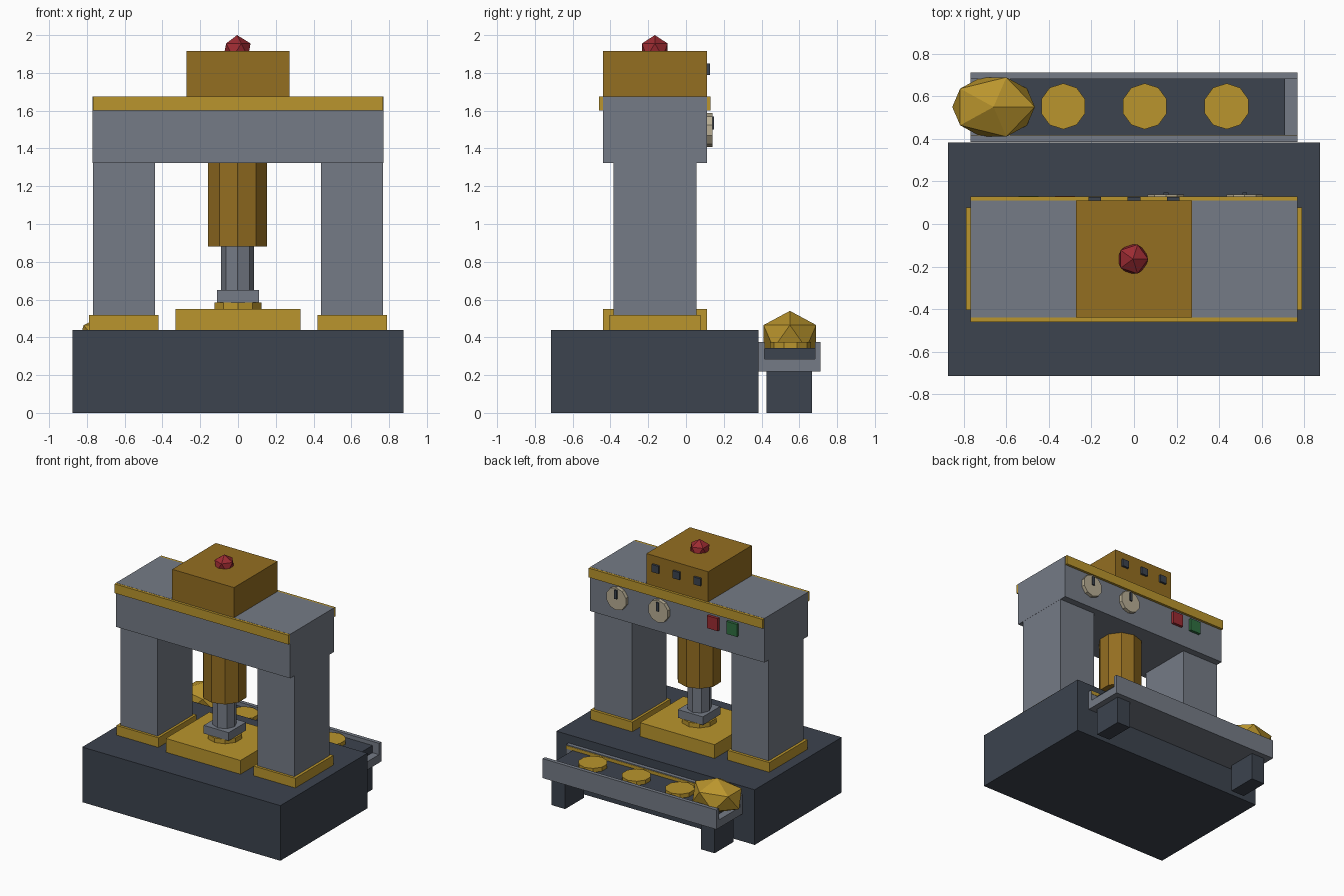
import bpy, bmesh
from mathutils import Matrix

old = bpy.data.objects.get("Cube")
if old:
    bpy.data.objects.remove(old, do_unlink=True)


def material(name, hex_code):
    rgb = [int(hex_code[i:i + 2], 16) / 255 for i in (0, 2, 4)]
    lin = [c / 12.92 if c < 0.04045 else ((c + 0.055) / 1.055) ** 2.4 for c in rgb]
    m = bpy.data.materials.new(name)
    m.use_nodes = True
    m.diffuse_color = (*lin, 1)
    m.node_tree.nodes["Principled BSDF"].inputs["Base Color"].default_value = (*lin, 1)
    return m


DARK = material("dark slate", "3c434e")
STEEL = material("steel grey", "757b86")
GOLD = material("gold", "ba952d")
BRASS = material("dark brass", "946e21")
RED = material("signal red", "9c2b32")
GREEN = material("signal green", "2f7040")
CREAM = material("dial cream", "b8ae94")


def finish(name, bm, mat):
    mesh = bpy.data.meshes.new(name)
    bm.to_mesh(mesh)
    bm.free()
    mesh.materials.append(mat)
    obj = bpy.data.objects.new(name, mesh)
    bpy.context.collection.objects.link(obj)
    return obj


def box(name, x, y, z, mat):
    """Box from (low, high) ranges along each axis."""
    bm = bmesh.new()
    bmesh.ops.create_cube(bm, size=1)
    spans = (x, y, z)
    bmesh.ops.scale(bm, vec=[b - a for a, b in spans], verts=bm.verts)
    bmesh.ops.translate(bm, vec=[(a + b) / 2 for a, b in spans], verts=bm.verts)
    return finish(name, bm, mat)


def prism(name, center, radius, depth, sides, mat, axis="Z"):
    """Regular prism with one corner pointing along +y before tilting."""
    bm = bmesh.new()
    bmesh.ops.create_cone(bm, cap_ends=True, segments=sides, radius1=radius,
                          radius2=radius, depth=depth)
    if axis == "Y":
        bmesh.ops.rotate(bm, verts=bm.verts, matrix=Matrix.Rotation(1.5708, 3, "X"))
    bmesh.ops.translate(bm, vec=center, verts=bm.verts)
    return finish(name, bm, mat)


def gem(name, center, radii, mat):
    bm = bmesh.new()
    bmesh.ops.create_icosphere(bm, subdivisions=1, radius=1)
    bmesh.ops.scale(bm, vec=radii, verts=bm.verts)
    bmesh.ops.translate(bm, vec=center, verts=bm.verts)
    return finish(name, bm, mat)


AXIS_Y = -0.165     # centre line of the press

# Base and lower plate
box("base", (-0.875, 0.875), (-0.715, 0.383), (0, 0.44), DARK)
box("platen", (-0.33, 0.33), (-0.44, 0.11), (0.44, 0.55), GOLD)

# Columns with feet
for side, s in (("left", 1), ("right", -1)):
    box(side + "_column", sorted((s * 0.44, s * 0.768)), (-0.385, 0.055), (0.44, 1.33), STEEL)
    box(side + "_foot", sorted((s * 0.42, s * 0.79)), (-0.405, 0.077), (0.44, 0.517), GOLD)

# Crossbeam, trim and head
box("crossbeam", (-0.769, 0.769), (-0.44, 0.11), (1.323, 1.675), STEEL)
box("crossbeam_trim", (-0.768, 0.768), (-0.46, 0.13), (1.6, 1.674), GOLD)
box("head", (-0.273, 0.273), (-0.44, 0.11), (1.67, 1.915), BRASS)
gem("beacon", (-0.005, AXIS_Y, 1.92), (0.08, 0.08, 0.08), RED)

# Ram
prism("ram_cylinder", (-0.002, AXIS_Y, 1.12), 0.164, 0.48, 10, BRASS)
prism("ram_rod", (-0.002, AXIS_Y, 0.765), 0.088, 0.25, 8, STEEL)
box("ram_flange", (-0.11, 0.11), (AXIS_Y - 0.11, AXIS_Y + 0.11), (0.585, 0.65), STEEL)
prism("die", (0, AXIS_Y, 0.567), 0.13, 0.036, 10, GOLD)

# Back controls
for i, x in enumerate((-0.185, 0, 0.185)):
    box(f"head_switch_{i + 1}", (x - 0.03, x + 0.03), (0.105, 0.127), (1.79, 1.85), DARK)
for i, x in enumerate((0.15, 0.52)):
    prism(f"dial_{i + 1}", (x, 0.122, 1.497), 0.09, 0.034, 10, CREAM, "Y")
    box(f"dial_pointer_{i + 1}", (x - 0.011, x + 0.011), (0.135, 0.149), (1.5, 1.57), DARK)
for name, x, mat in (("stop_button", -0.325, RED), ("start_button", -0.495, GREEN)):
    box(name, (x - 0.047, x + 0.047), (0.105, 0.132), (1.475, 1.575), mat)

# Conveyor tray
box("tray_floor", (-0.768, 0.768), (0.385, 0.712), (0.22, 0.285), STEEL)
box("tray_front_wall", (-0.768, 0.768), (0.385, 0.415), (0.22, 0.375), STEEL)
box("tray_back_wall", (-0.768, 0.768), (0.682, 0.712), (0.22, 0.375), STEEL)
box("tray_strip", (-0.768, 0.768), (0.414, 0.418), (0.342, 0.368), GOLD)
box("belt", (-0.71, 0.71), (0.415, 0.682), (0.28, 0.343), DARK)
for side, s in (("left", 1), ("right", -1)):
    box(side + "_tray_leg", sorted((s * 0.6, s * 0.72)), (0.427, 0.667), (0, 0.23), DARK)

# Blanks and raw lump on the belt
for i, x in enumerate((-0.333, 0.051, 0.435)):
    prism(f"blank_{i + 1}", (x, 0.553, 0.358), 0.108, 0.034, 10, GOLD)
gem("raw_lump", (-0.66, 0.55, 0.404), (0.217, 0.164, 0.136), GOLD)
